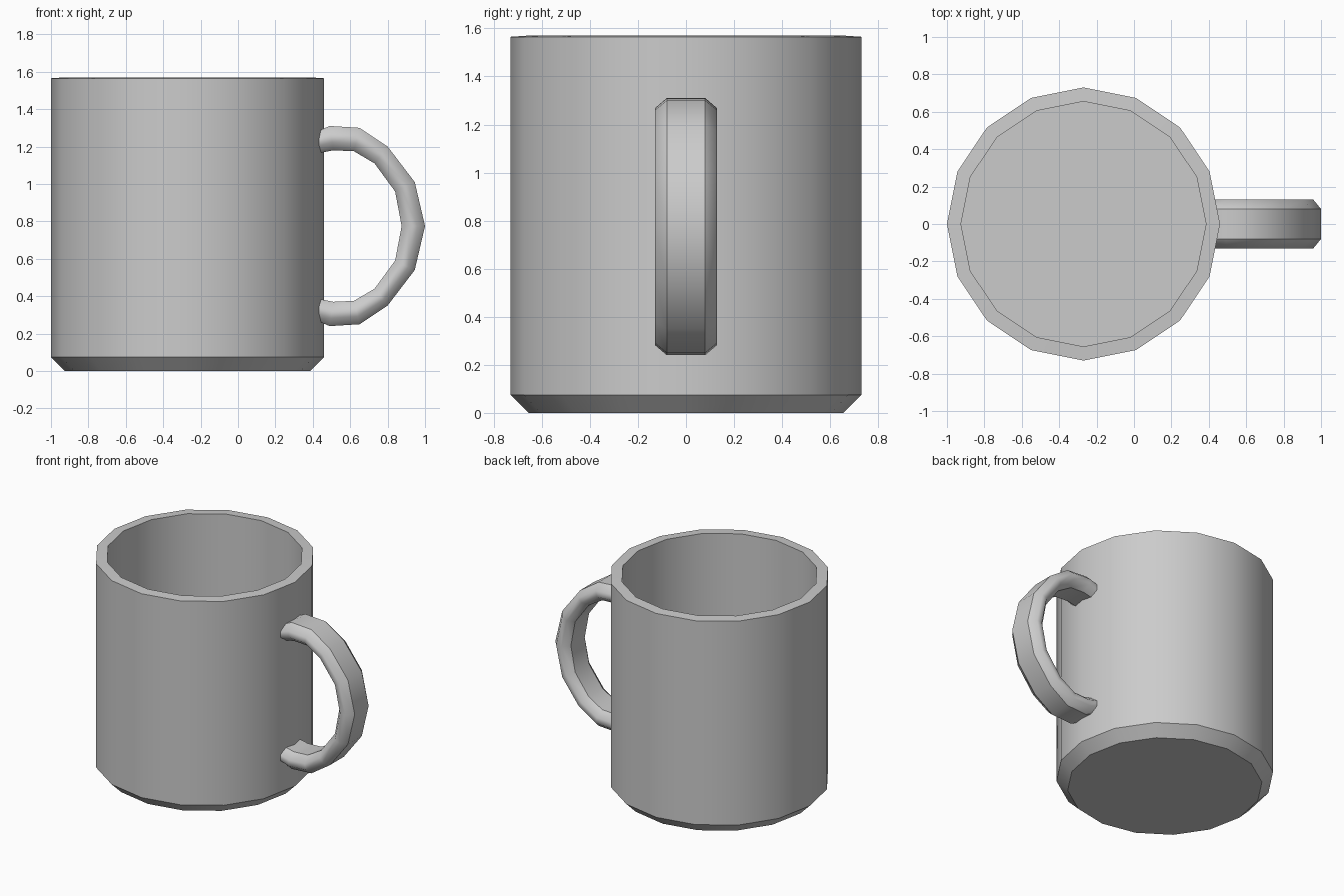
import bpy, bmesh, math

if "Cube" in bpy.data.objects:
    bpy.data.objects.remove(bpy.data.objects["Cube"])


def skin(name, rings, closed_loop=False):
    """Bridge a list of equal-length point rings and cap both ends."""
    bm = bmesh.new()
    loops = [[bm.verts.new(p) for p in r] for r in rings]
    n = len(rings[0])
    for a, b in zip(loops, loops[1:]):
        for i in range(n):
            j = (i + 1) % n
            bm.faces.new((a[i], a[j], b[j], b[i]))
    bm.faces.new(loops[0][::-1])
    bm.faces.new(loops[-1])
    bmesh.ops.recalc_face_normals(bm, faces=bm.faces)
    for f in bm.faces:
        f.smooth = len(f.verts) == 4
    mesh = bpy.data.meshes.new(name)
    bm.to_mesh(mesh)
    bm.free()
    ob = bpy.data.objects.new(name, mesh)
    bpy.context.collection.objects.link(ob)
    return ob


# Cup: 16-sided shell, from the underside up the outside and down the inside
SIDES, CX = 16, -0.27
profile = [(0.655, 0), (0.73, 0.075), (0.73, 1.565), (0.655, 1.57), (0.655, 0.08)]
rings = [[(CX + r * math.cos(2 * math.pi * i / SIDES),
           r * math.sin(2 * math.pi * i / SIDES), z) for i in range(SIDES)]
         for r, z in profile]
cup = skin("cup_body", rings)
cup.data.set_sharp_from_angle(angle=math.radians(30))

# Handle: flat octagonal strap between outer and inner side outlines (x, z)
outer = [(0.41, 1.275), (0.49, 1.31), (0.65, 1.30), (0.80, 1.20), (0.945, 1.01), (1.0, 0.775)]
inner = [(0.41, 1.16), (0.51, 1.18), (0.62, 1.175), (0.73, 1.11), (0.84, 0.96), (0.875, 0.775)]
MID = 0.775
outer += [(x, 2 * MID - z) for x, z in outer[-2::-1]]
inner += [(x, 2 * MID - z) for x, z in inner[-2::-1]]
section = [(0, -0.08), (0, 0.08), (0.33, 0.13), (0.67, 0.13),
           (1, 0.08), (1, -0.08), (0.67, -0.13), (0.33, -0.13)]
rings = [[(o[0] + (i[0] - o[0]) * t, y, o[1] + (i[1] - o[1]) * t) for t, y in section]
         for o, i in zip(outer, inner)]
handle = skin("handle", rings)

# Keep the borders of the flat outer and inner bands crisp
for e in handle.data.edges:
    a, b = (handle.data.vertices[v] for v in e.vertices)
    along = e.vertices[0] % 8 == e.vertices[1] % 8
    e.use_edge_sharp = along and abs(abs(a.co.y) - 0.08) < 0.001
